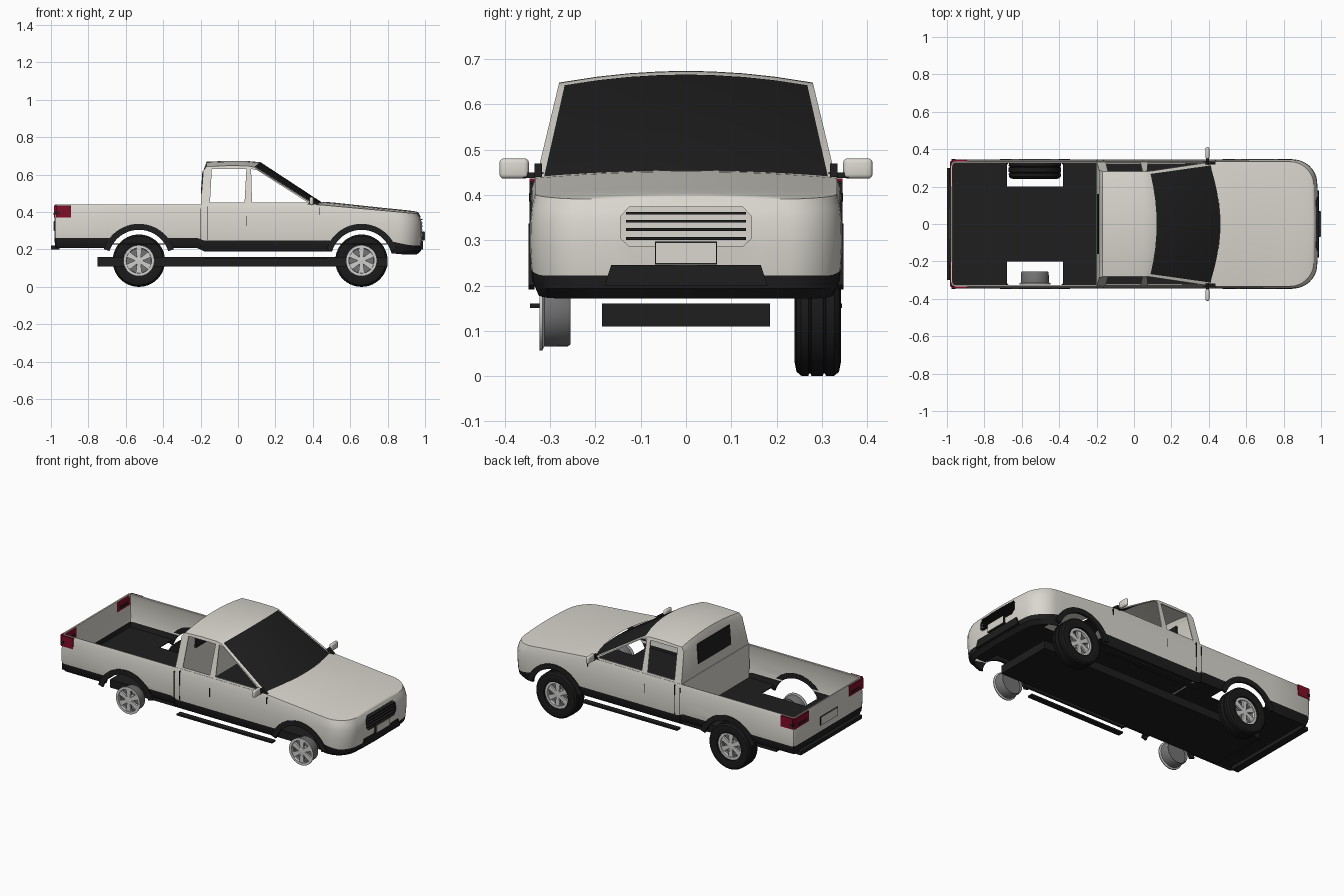
import bpy, bmesh, math
from mathutils import Matrix, Vector

if "Cube" in bpy.data.objects:
    bpy.data.objects.remove(bpy.data.objects["Cube"])


def material(name, rgb):
    m = bpy.data.materials.new(name)
    m.use_nodes = True
    m.diffuse_color = (*rgb, 1)
    m.node_tree.nodes["Principled BSDF"].inputs["Base Color"].default_value = (*rgb, 1)
    return m


PAINT = material("pale_silver_paint", (0.7, 0.68, 0.62))
TRIM = material("black_trim", (0.013, 0.013, 0.013))
GLASS = material("dark_glass", (0.013, 0.013, 0.013))
RUBBER = material("tyre_rubber", (0.01, 0.01, 0.01))
ALLOY = material("wheel_alloy", (0.62, 0.62, 0.61))
STEEL = material("dark_steel", (0.17, 0.17, 0.17))
RED = material("red_lamp", (0.22, 0.004, 0.02))

WHEEL_X, WHEEL_Z, ARCH_R = (-0.53, 0.66), 0.14, 0.165


def finish(name, bm, *mats, smooth=False, recalc=True):
    if recalc:
        bmesh.ops.recalc_face_normals(bm, faces=bm.faces)
    me = bpy.data.meshes.new(name)
    bm.to_mesh(me)
    bm.free()
    for m in mats:
        me.materials.append(m)
    ob = bpy.data.objects.new(name, me)
    bpy.context.collection.objects.link(ob)
    if smooth:
        round_off(ob)
    return ob


def activate(ob):
    bpy.ops.object.select_all(action="DESELECT")
    ob.select_set(True)
    bpy.context.view_layer.objects.active = ob


def round_off(ob):
    activate(ob)
    bpy.ops.object.shade_smooth_by_angle(angle=math.radians(35))


def box(name, x, y, z, mat, bevel=0):
    bm = bmesh.new()
    bmesh.ops.create_cube(bm, size=1)
    for v in bm.verts:
        v.co = [(a + b) / 2 + c * (b - a) for c, (a, b) in zip(v.co, (x, y, z))]
    if bevel:
        bmesh.ops.bevel(bm, geom=bm.edges[:], offset=bevel, segments=3, affect="EDGES", profile=0.5)
    return finish(name, bm, mat, smooth=bevel > 0)


def prism(name, points, lo, hi, mat, axis="y"):
    """Extrude a flat outline along y (points are x, z) or along x (points are y, z)."""
    bm = bmesh.new()
    place = (lambda p, t: (p[0], t, p[1])) if axis == "y" else (lambda p, t: (t, *p))
    face = bm.faces.new([bm.verts.new(place(p, lo)) for p in points])
    out = bmesh.ops.extrude_face_region(bm, geom=[face])["geom"]
    move = Vector(place((0, 0), hi - lo))
    bmesh.ops.translate(bm, verts=[g for g in out if isinstance(g, bmesh.types.BMVert)], vec=move)
    return finish(name, bm, mat)


def lathe(name, profile, x, y, side, mat, steps=40):
    """Spin (radius, depth) points round a wheel axle; depth runs inward from y."""
    bm = bmesh.new()
    rings = []
    for i in range(steps):
        a = math.tau * i / steps
        rings.append([bm.verts.new((x + r * math.cos(a), side * (y - d), WHEEL_Z + r * math.sin(a)))
                      for r, d in profile])
    for i, ring in enumerate(rings):
        nxt = rings[(i + 1) % steps]
        for j in range(len(profile)):
            k = (j + 1) % len(profile)
            bm.faces.new((ring[j], ring[k], nxt[k], nxt[j]))
    return finish(name, bm, mat, smooth=True)


def shell(ob, thickness, cutters):
    """Thicken a skin inward, cut the openings and drop the cutters."""
    mod = ob.modifiers.new("thickness", "SOLIDIFY")
    mod.thickness, mod.offset = thickness, -1
    for c in cutters:
        c.hide_render = True
        mod = ob.modifiers.new("opening", "BOOLEAN")
        mod.object, mod.operation, mod.solver = c, "DIFFERENCE", "EXACT"
    activate(ob)
    for mod in list(ob.modifiers):
        bpy.ops.object.modifier_apply(modifier=mod.name)
    for c in cutters:
        bpy.data.objects.remove(c)
    round_off(ob)


def ramp(x, x0, x1, a, b):
    return a + (b - a) * min(1, max(0, (x - x0) / (x1 - x0)))


# Body plan: half outline from the tail centre round to the nose centre
def half_outline(inset):
    hw, front, rear, r = 0.345 - inset, 0.988 - inset * 1.6, -0.982 + inset * 0.4, 0.115
    pts = [(rear, 0), (rear, hw - 0.02), (rear + 0.006, hw - 0.006), (rear + 0.02, hw)]
    pts += [(x, hw) for x in (-0.7, -0.22, -0.18, 0.1, 0.4, 0.45, 0.5, 0.6, 0.7, 0.8)]
    pts += [(front - r + r * math.sin(a), hw - r + r * math.cos(a))
            for a in (math.pi / 2 * i / 8 for i in range(9))]
    pts += [(front, y) for y in (0.17, 0.11, 0.05, 0)]
    return [(x - (0.02 * (y / 0.34) ** 2 if x > 0.85 else 0), y) for x, y in pts]


def belt(x):
    return ramp(x, 0.42, 0.97, 0.44, 0.39)


def trim_line(x):
    return ramp(x, -0.22, -0.18, 0.262, 0.247) if x < 0.5 else ramp(x, 0.8, 0.92, 0.247, 0.222)


LEVELS = [(0.02, lambda x: ramp(x, -0.22, -0.18, 0.208, 0.19) - ramp(x, 0.7, 0.9, 0, 0.018)),
          (0.006, lambda x: trim_line(x) - 0.028),
          (0.003, trim_line),
          (0.0, lambda x: 0.29),
          (0.001, lambda x: 0.34),
          (0.005, lambda x: belt(x) - 0.025),
          (0.012, belt)]

# Body walls, black below the sill line, with arch and grille openings
bm = bmesh.new()
rings = []
for inset, height in LEVELS:
    half = half_outline(inset)
    loop = [(x, -y) for x, y in half] + [(x, y) for x, y in half[-2:0:-1]]
    rings.append([bm.verts.new((x, y, height(x))) for x, y in loop])
for k, (low, high) in enumerate(zip(rings, rings[1:])):
    for i in range(len(low)):
        j = (i + 1) % len(low)
        bm.faces.new((low[i], low[j], high[j], high[i])).material_index = int(k < 2)
body = finish("body_walls", bm, PAINT, TRIM, recalc=False)
circle = [(ARCH_R * math.cos(math.tau * i / 48), ARCH_R * math.sin(math.tau * i / 48)) for i in range(48)]
cutters = [prism("arch_cutter", [(wx + a, WHEEL_Z + b) for a, b in circle], -0.6, 0.6, TRIM) for wx in WHEEL_X]
octagon = [(-0.145, 0.305), (-0.125, 0.286), (0.125, 0.286), (0.145, 0.305),
           (0.145, 0.352), (0.125, 0.374), (-0.125, 0.374), (-0.145, 0.352)]
shell(body, 0.008, cutters + [prism("grille_cutter", octagon, 0.9, 1.1, TRIM, axis="x")])

# Crowned hood spanning the top of the walls, its rear edge bowed round the screen
bm = bmesh.new()
rows = []
for x, y in [p for p in half_outline(0.012) if p[0] >= 0.39]:
    row = []
    for i in range(13):
        v = i / 6 - 1
        w = max(y, 0.002)
        dome = 1 - v * v
        px = x + ramp(x, 0.4, 0.8, 0.06, 0) * dome
        row.append(bm.verts.new((px, w * v, belt(x) + 0.014 * w / 0.325 * dome)))
    rows.append(row)
for a, b in zip(rows, rows[1:]):
    for i in range(12):
        bm.faces.new((a[i], b[i], b[i + 1], a[i + 1]))
finish("hood", bm, PAINT, smooth=True, recalc=False)

# Cab: back, roof and windscreen strip closed by tapered sides
PROFILE = [(-0.2, 0.43), (-0.186, 0.62), (-0.168, 0.643), (-0.05, 0.648),
           (0.05, 0.647), (0.085, 0.64), (0.42, 0.432)]
COLUMNS = [-1, -0.95, -0.7, -0.45, -0.2, 0, 0.2, 0.45, 0.7, 0.95, 1]
bm = bmesh.new()
grid = []
for i, (x, z) in enumerate(PROFILE):
    hw = 0.33 - (z - 0.44) * 0.24
    bow = (0, 0.036, 0.058)[max(0, i - 4)]
    crown = 0.026 if z > 0.63 else 0
    grid.append([bm.verts.new((x + bow * (1 - v * v), hw * v, z + crown * (1 - v * v))) for v in COLUMNS])
for i in range(len(grid) - 1):
    for j in range(len(COLUMNS) - 1):
        f = bm.faces.new((grid[i][j], grid[i][j + 1], grid[i + 1][j + 1], grid[i + 1][j]))
        f.material_index = int(i == len(grid) - 2 and 0 < j < len(COLUMNS) - 2)
for j in (0, -1):
    bm.faces.new([row[j] for row in grid])
under = bm.faces.new(grid[0] + grid[-1][::-1])
bmesh.ops.recalc_face_normals(bm, faces=bm.faces)
bmesh.ops.delete(bm, geom=[under], context="FACES_ONLY")
cab = finish("cab", bm, PAINT, GLASS, recalc=False)
rear_opening = [(-0.15, 0.45), (0.035, 0.45), (0.045, 0.63), (-0.14, 0.63)]
door_opening = [(0.075, 0.45), (0.375, 0.45), (0.1, 0.625), (0.07, 0.63)]
shell(cab, 0.008, [prism("window_cutter", p, -0.6, 0.6, PAINT) for p in (rear_opening, door_opening)])
prism("rear_window", [(-0.199, 0.5), (-0.175, 0.5), (-0.166, 0.62), (-0.19, 0.62)], -0.16, 0.16, GLASS)
box("bed_front_wall", (-0.203, -0.195), (-0.33, 0.33), (0.225, 0.44), PAINT)

# Floor with wheel wells left open, and the frame below
for i, (x0, x1, hw) in enumerate([(-0.972, -0.68, 0.332), (-0.68, -0.38, 0.2), (-0.38, 0.5, 0.332),
                                  (0.5, 0.82, 0.2), (0.82, 0.91, 0.3), (0.91, 0.965, 0.24)]):
    box(f"floor_{i + 1}", (x0, x1), (-hw, hw), (0.226, 0.231), TRIM)
box("chassis_frame", (-0.75, 0.8), (-0.185, 0.185), (0.11, 0.16), TRIM)
box("rear_bumper", (-1, -0.955), (-0.3, 0.3), (0.2, 0.222), TRIM)

# Recessed grille with black fins, number plate and lower bumper
box("grille_back", (0.935, 0.94), (-0.16, 0.16), (0.275, 0.382), PAINT)
for i, z in enumerate((0.304, 0.324, 0.342, 0.36)):
    box(f"grille_fin_{i + 1}", (0.94, 0.986), (-0.133, 0.133), (z - 0.003, z + 0.003), TRIM)
box("front_plate_frame", (0.98, 0.997), (-0.069, 0.069), (0.247, 0.297), TRIM)
box("front_plate", (0.98, 1.0), (-0.066, 0.066), (0.25, 0.294), PAINT)
prism("bumper_centre", [(-0.18, 0.2), (0.18, 0.2), (0.165, 0.246), (-0.165, 0.246)], 0.95, 0.988, TRIM, axis="x")

# Tailgate plate recess
box("tailgate_recess", (-0.985, -0.975), (-0.085, 0.085), (0.298, 0.352), TRIM)
box("tailgate_plate", (-0.987, -0.975), (-0.082, 0.082), (0.301, 0.349), PAINT)


def span(side, a, b):
    return tuple(sorted((side * a, side * b)))


# Parts repeated on both sides
for s, label in ((-1, "right"), (1, "left")):
    box(f"{label}_tail_lamp_side", (-0.974, -0.893), span(s, 0.335, 0.346), (0.37, 0.436), RED)
    box(f"{label}_tail_lamp_rear", (-0.984, -0.97), span(s, 0.2, 0.335), (0.37, 0.434), RED)
    box(f"{label}_tail_lamp_band", (-0.986, -0.967), span(s, 0.22, 0.3), (0.383, 0.396), TRIM)
    box(f"{label}_tail_lamp_corner", (-0.976, -0.955), span(s, 0.335, 0.347), (0.386, 0.404), TRIM)
    box(f"{label}_running_board", (-0.18, 0.475), span(s, 0.31, 0.345), (0.15, 0.16), TRIM)
    box(f"{label}_mirror", (0.382, 0.403), span(s, 0.347, 0.412), (0.436, 0.481), PAINT, bevel=0.01)
    box(f"{label}_mirror_foot", (0.385, 0.4), span(s, 0.315, 0.36), (0.438, 0.45), TRIM)
    prism(f"{label}_mirror_corner", [(0.37, 0.44), (0.435, 0.44), (0.395, 0.47)],
          *span(s, 0.318, 0.335), TRIM)
    # Panel seams
    for part, x, z in (("door", -0.161, (0.25, 0.43)), ("bed", -0.198, (0.2, 0.42)),
                       ("handle", 0.046, (0.325, 0.38)), ("hood", 0.437, (0.385, 0.425))):
        box(f"{label}_{part}_seam", (x - 0.0015, x + 0.0015), span(s, 0.333, 0.3458), z, TRIM)

    for wx, end in zip(WHEEL_X, ("rear", "front")):
        tag = f"{end}_{label}"
        # Wheel arch flare
        arc = [math.radians(18 + 144 * i / 24) for i in range(25)]
        outline = [(wx + r * math.cos(a), WHEEL_Z + r * math.sin(a))
                   for r, seq in ((ARCH_R, arc), (0.197, arc[::-1])) for a in seq]
        prism(f"{tag}_arch_flare", outline, *span(s, 0.335, 0.348), TRIM)
        # Rim, hub and spokes
        lathe(f"{tag}_barrel", [(0.07, 0.066), (0.074, 0.06), (0.075, 0.008), (0.069, 0.008)],
              wx, 0.321, s, STEEL)
        lathe(f"{tag}_rim_lip", [(0.083, 0.006), (0.083, 0), (0.068, 0), (0.066, 0.01), (0.075, 0.01)],
              wx, 0.323, s, ALLOY)
        lathe(f"{tag}_brake_disc", [(0.0005, 0.035), (0.07, 0.035), (0.07, 0.045), (0.0005, 0.045)],
              wx, 0.321, s, STEEL)
        lathe(f"{tag}_hub", [(0.0005, 0.001), (0.02, 0.002), (0.025, 0.008), (0.025, 0.04), (0.0005, 0.04)],
              wx, 0.321, s, ALLOY, steps=24)
        bm = bmesh.new()
        for k in range(6):
            made = bmesh.ops.create_cube(bm, size=1)["verts"]
            for v in made:
                wide = 0.034 if v.co.z > 0 else 0.019
                v.co = (v.co.x * wide, s * 0.313 + v.co.y * 0.012, 0.043 + v.co.z * 0.058)
            bmesh.ops.rotate(bm, verts=made, matrix=Matrix.Rotation(math.tau * k / 6, 3, "Y"))
        bmesh.ops.translate(bm, verts=bm.verts, vec=(wx, 0, WHEEL_Z))
        finish(f"{tag}_spokes", bm, ALLOY)
        # Grooved tyres are fitted on the left side only
        if s > 0:
            tread = [(0.083, 0.006), (0.11, 0), (0.13, 0.004), (0.139, 0.014)]
            for d in (0.033, 0.065):
                tread += [(0.14, d), (0.134, d + 0.002), (0.134, d + 0.005), (0.14, d + 0.007)]
            tread += [(0.139, 0.088), (0.13, 0.098), (0.11, 0.102), (0.083, 0.096)]
            lathe(f"{tag}_tyre", tread, wx, 0.342, s, RUBBER, steps=56)
